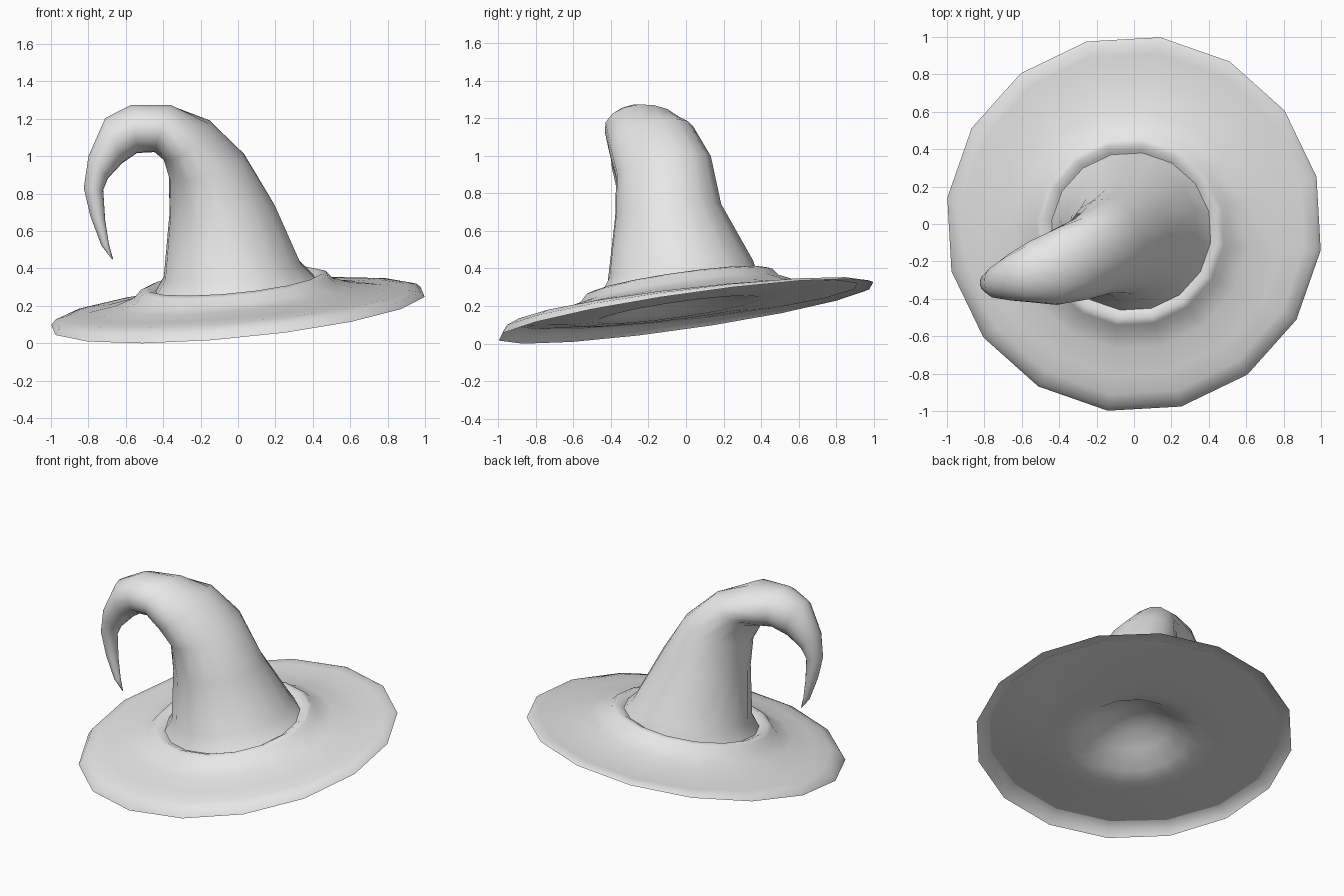
import bpy, bmesh, math
from mathutils import Vector

cube = bpy.data.objects.get("Cube")
if cube:
    bpy.data.objects.remove(cube, do_unlink=True)

SIDES = 16
ANGLES = [math.radians(-8 + 360 * i / SIDES) for i in range(SIDES)]

felt = bpy.data.materials.new("grey felt")
felt.use_nodes = True
felt.diffuse_color = (0.8, 0.8, 0.8, 1)
felt.node_tree.nodes["Principled BSDF"].inputs["Base Color"].default_value = (0.8, 0.8, 0.8, 1)


def loft(name, rings, cap_end=False, flip=False):
    """Skin a stack of equal rings; flip turns the faces downward."""
    bm = bmesh.new()
    rows = [[bm.verts.new(p) for p in ring] for ring in rings]
    for a, b in zip(rows, rows[1:]):
        for i in range(SIDES):
            j = (i + 1) % SIDES
            quad = [a[i], a[j], b[j], b[i]]
            bm.faces.new(quad[::-1] if flip else quad)
    if cap_end:
        bm.faces.new(rows[-1][::-1] if flip else rows[-1])
    mesh = bpy.data.meshes.new(name)
    bm.to_mesh(mesh)
    bm.free()
    mesh.materials.append(felt)
    obj = bpy.data.objects.new(name, mesh)
    bpy.context.collection.objects.link(obj)
    bpy.ops.object.select_all(action='DESELECT')
    obj.select_set(True)
    bpy.context.view_layer.objects.active = obj
    bpy.ops.object.shade_smooth_by_angle(angle=math.radians(75))


def tilted_ring(r, h, bulge=0.0):
    """Ring on the tilted brim plane; bulge raises its front side."""
    shift = max(0, min(1, (0.9 - r) / 0.3))
    pts = []
    for t in ANGLES:
        x = r * math.cos(t) - 0.02 * shift
        y = r * math.sin(t) - 0.04 * shift
        lift = bulge * math.cos(t + math.radians(100))
        pts.append(Vector((x, y, 0.172 + 0.095 * x + 0.143 * y + h + lift)))
    return pts


def crown_ring(outer, inner, y, half_y, tilt=0.0):
    """Ellipse between an outer and an inner point of the bent crown."""
    o, i = Vector((outer[0], y, outer[1])), Vector((inner[0], y, inner[1]))
    mid, u, v = (o + i) / 2, (o - i) / 2, Vector((0, half_y, tilt))
    return [mid + u * math.cos(t) + v * math.sin(t) for t in ANGLES]


# Brim with a turned-down edge and the rolled band around the crown
brim_profile = [(1.008, 0, 0), (0.985, 0.027, 0.015), (0.92, 0.042, 0.028), (0.8, 0.052, 0.025),
                (0.64, 0.082, 0.012), (0.54, 0.118, 0), (0.505, 0.158, 0), (0.47, 0.17, 0),
                (0.435, 0.15, 0), (0.40, 0.14, 0)]
loft("brim", [tilted_ring(*p) for p in brim_profile])

# Nearly flat underside with a shallow hollow in the middle
lining_profile = [(0.925, 0.036, 0.028), (0.8, 0.03, 0.022), (0.6, 0.02, 0.008), (0.44, 0.016, 0),
                  (0.35, 0.035, 0), (0.24, 0.11, 0), (0.13, 0.165, 0), (0.03, 0.18, 0)]
loft("lining", [tilted_ring(*p) for p in lining_profile], cap_end=True, flip=True)

# Crown sweeping up, bending over and hanging down to a point
crown = [
    ((0.42, 0.35), (-0.445, 0.27), -0.04, 0.425, 0.06),
    ((0.34, 0.43), (-0.40, 0.35), -0.03, 0.39, 0.05),
    ((0.20, 0.74), (-0.37, 0.68), -0.095, 0.285, 0.03),
    ((0.04, 1.00), (-0.37, 0.88), -0.12, 0.255, 0.05),
    ((-0.15, 1.18), (-0.40, 0.99), -0.185, 0.225, 0.06),
    ((-0.36, 1.275), (-0.45, 1.02), -0.225, 0.21),
    ((-0.57, 1.275), (-0.54, 1.015), -0.255, 0.165),
    ((-0.71, 1.205), (-0.62, 0.96), -0.285, 0.125),
    ((-0.80, 1.00), (-0.695, 0.88), -0.31, 0.085),
    ((-0.825, 0.83), (-0.72, 0.82), -0.315, 0.055),
    ((-0.79, 0.68), (-0.71, 0.66), -0.315, 0.04),
    ((-0.73, 0.52), (-0.69, 0.53), -0.315, 0.022),
    ((-0.672, 0.447), (-0.668, 0.451), -0.315, 0.003),
]
loft("crown", [crown_ring(*c) for c in crown], cap_end=True)
